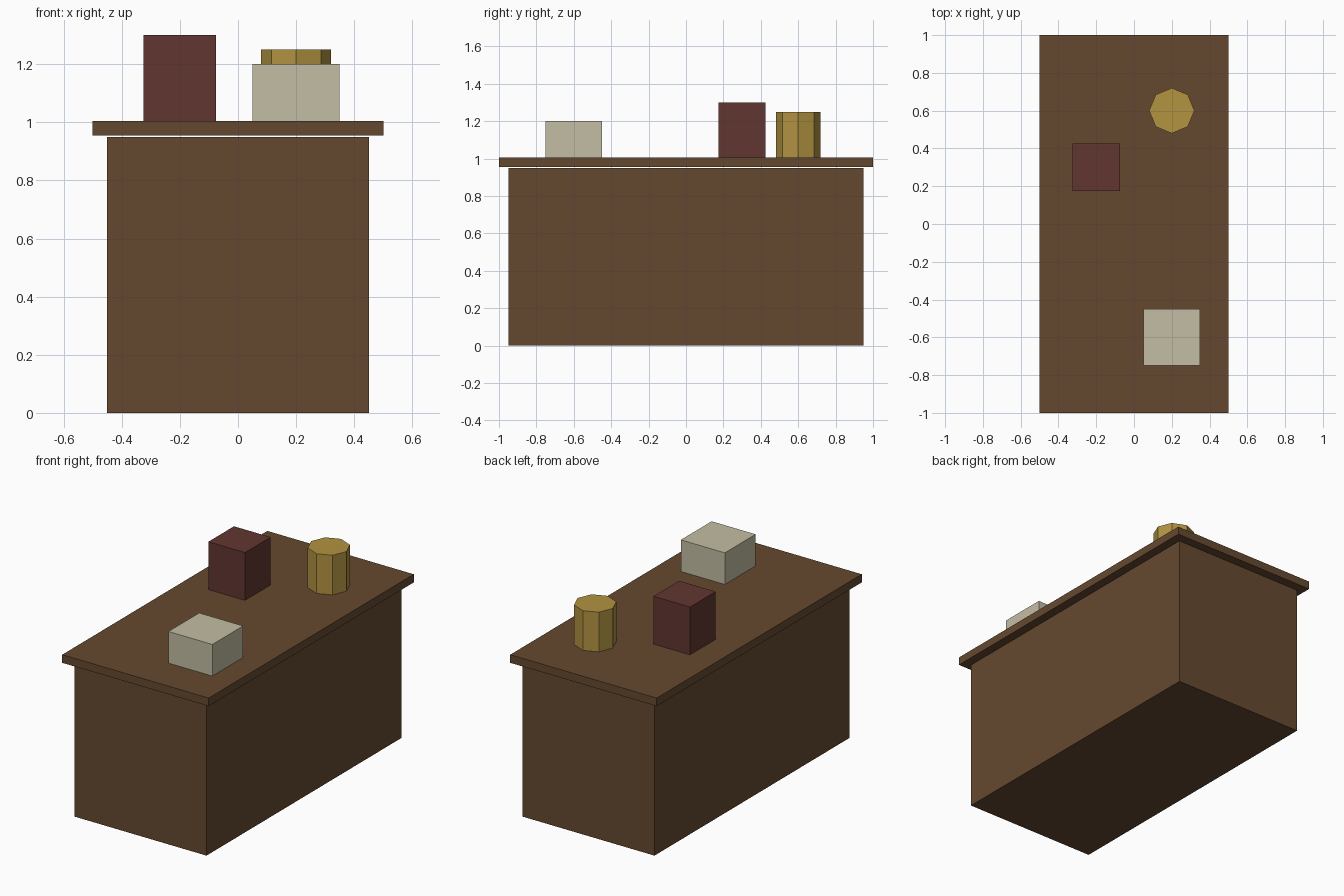
import bpy

if "Cube" in bpy.data.objects:
    bpy.data.objects.remove(bpy.data.objects["Cube"])


def srgb(r, g, b):
    def lin(c):
        c /= 255
        return c / 12.92 if c <= 0.04045 else ((c + 0.055) / 1.055) ** 2.4
    return (lin(r), lin(g), lin(b), 1.0)


def material(name, rgb):
    m = bpy.data.materials.new(name)
    m.diffuse_color = srgb(*rgb)
    m.use_nodes = True
    m.node_tree.nodes["Principled BSDF"].inputs["Base Color"].default_value = m.diffuse_color
    return m


wood = material("brown_wood", (101, 73, 47))
red = material("dark_red", (97, 54, 48))
bone = material("bone_white", (196, 189, 164))
gold = material("gold", (178, 147, 65))


def finish(name, mat):
    ob = bpy.context.object
    ob.name = name
    ob.data.materials.append(mat)
    return ob


def box(name, centre, size, mat):
    bpy.ops.mesh.primitive_cube_add(size=1, location=centre)
    ob = finish(name, mat)
    ob.scale = size
    bpy.ops.object.transform_apply(location=False, rotation=False, scale=True)


# Counter body and the overhanging top, with a thin shadow gap between
box("counter_body", (0, 0, 0.475), (0.9, 1.9, 0.95), wood)
box("counter_top", (0, 0, 0.98), (1.0, 2.0, 0.05), wood)

# Boxes standing on the counter
box("tall_box", (-0.2, 0.3, 1.15), (0.25, 0.25, 0.3), red)
box("low_box", (0.2, -0.6, 1.1), (0.3, 0.3, 0.2), bone)

# Eight-sided jar
bpy.ops.mesh.primitive_cylinder_add(vertices=8, radius=0.12, depth=0.25,
                                    location=(0.2, 0.6, 1.125))
finish("octagonal_jar", gold)
